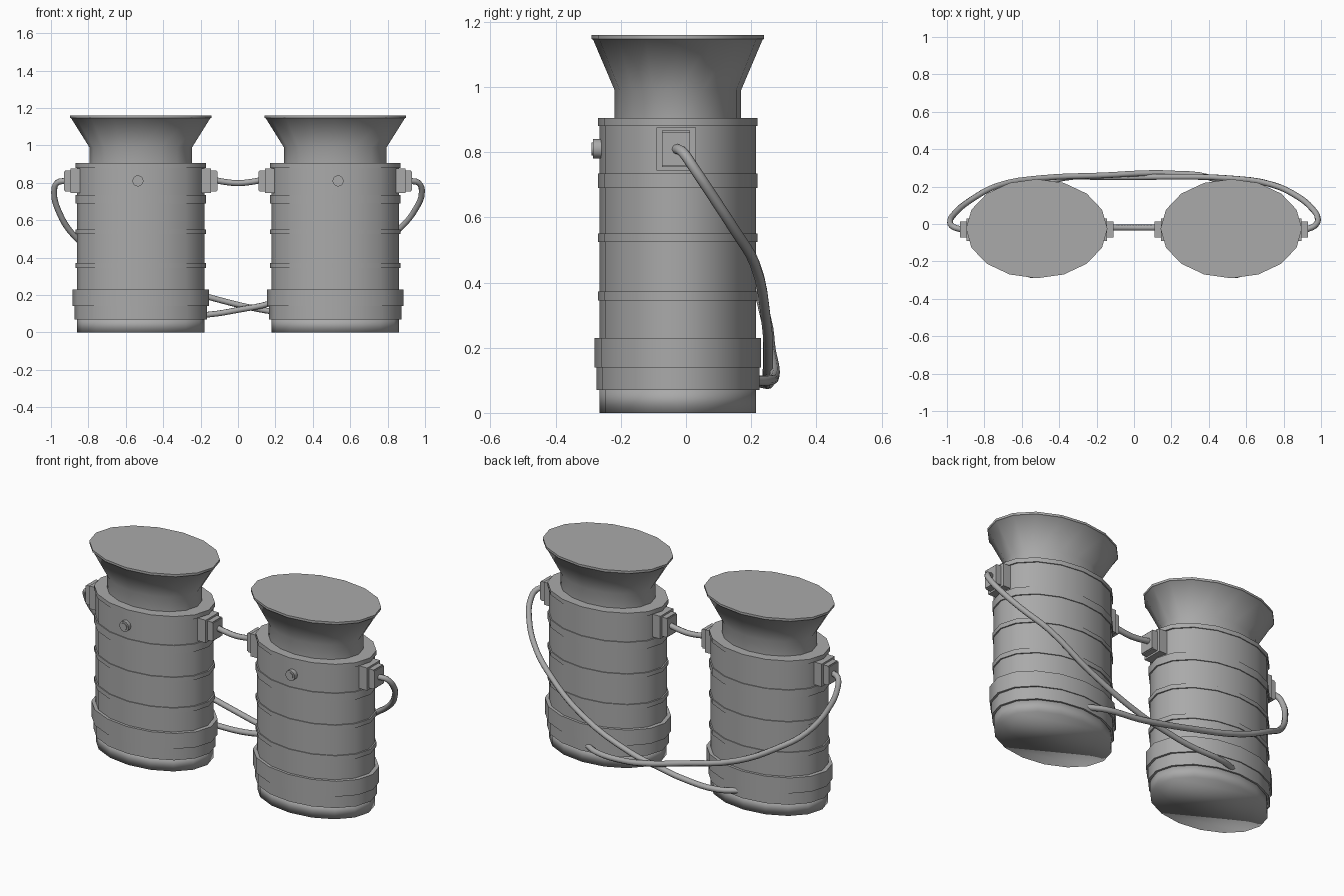
import bpy, bmesh, math
from mathutils import Matrix

cube = bpy.data.objects.get("Cube")
if cube:
    bpy.data.objects.remove(cube, do_unlink=True)

grey = bpy.data.materials.new("plain grey")
grey.use_nodes = True
COLOUR = (0.4, 0.4, 0.4, 1)
grey.diffuse_color = COLOUR
grey.node_tree.nodes["Principled BSDF"].inputs["Base Color"].default_value = COLOUR

SIDES = 16
Y_MID = -0.025


def finish(obj, angle):
    """Add the material and smooth shading."""
    obj.data.materials.append(grey)
    bpy.ops.object.select_all(action='DESELECT')
    obj.select_set(True)
    bpy.context.view_layer.objects.active = obj
    if angle:
        bpy.ops.object.shade_smooth_by_angle(angle=math.radians(angle))


def from_bmesh(name, bm, angle=0):
    bmesh.ops.recalc_face_normals(bm, faces=bm.faces)
    mesh = bpy.data.meshes.new(name)
    bm.to_mesh(mesh)
    bm.free()
    obj = bpy.data.objects.new(name, mesh)
    bpy.context.collection.objects.link(obj)
    finish(obj, angle)
    return obj


def oval_turned(name, x, profile, angle=40):
    """Closed oval part from rows of (x radius, y radius, z)."""
    bm = bmesh.new()
    rings = []
    for rx, ry, z in profile:
        turns = [2 * math.pi * i / SIDES for i in range(SIDES)]
        rings.append([bm.verts.new((x + rx * math.cos(a), Y_MID + ry * math.sin(a), z))
                      for a in turns])
    for low, high in zip(rings, rings[1:]):
        for i in range(SIDES):
            j = (i + 1) % SIDES
            bm.faces.new((low[i], low[j], high[j], high[i]))
    bm.faces.new(rings[0])
    bm.faces.new(rings[-1])
    return from_bmesh(name, bm, angle)


def band(name, x, rx, ry, low, high):
    return oval_turned(name, x, [(rx, ry, low), (rx, ry, high)])


def box(bm, centre, size):
    bmesh.ops.create_cube(bm, size=1,
                          matrix=Matrix.Translation(centre) @ Matrix.Diagonal((*size, 1)))


def disc(bm, centre, radius, depth, sides):
    bmesh.ops.create_cone(bm, cap_ends=True, segments=sides, radius1=radius, radius2=radius,
                          depth=depth,
                          matrix=Matrix.Translation(centre) @ Matrix.Rotation(math.pi / 2, 4, 'X'))


def cord(name, points):
    """Round cord along a smooth path."""
    curve = bpy.data.curves.new(name, 'CURVE')
    curve.dimensions = '3D'
    curve.bevel_depth = 0.016
    curve.bevel_resolution = 2
    curve.resolution_u = 4
    curve.use_fill_caps = True
    spline = curve.splines.new('BEZIER')
    spline.bezier_points.add(len(points) - 1)
    for point, co in zip(spline.bezier_points, points):
        point.co = co
        point.handle_left_type = point.handle_right_type = 'AUTO'
    obj = bpy.data.objects.new(name, curve)
    bpy.context.collection.objects.link(obj)
    bpy.context.view_layer.objects.active = obj
    bpy.ops.object.select_all(action='DESELECT')
    obj.select_set(True)
    bpy.ops.object.convert(target='MESH')
    finish(bpy.context.object, 60)


for side, s in (("left", 1), ("right", -1)):
    x = s * 0.52

    # Barrel, its foot and the flared cup on top
    oval_turned(side + "_foot", x, [(0.34, 0.24, 0), (0.34, 0.24, 0.08)], 180)
    band(side + "_barrel", x, 0.342, 0.24, 0.075, 0.89)
    oval_turned(side + "_flared_cup", x, [
        (0.275, 0.194, 0.88), (0.275, 0.194, 0.99),
        (0.372, 0.26, 1.145), (0.378, 0.265, 1.147), (0.378, 0.265, 1.16)], 45)

    # Raised bands
    band(side + "_top_band", x, 0.35, 0.245, 0.88, 0.905)
    for label, low, high in (("upper", 0.69, 0.735), ("middle", 0.525, 0.55),
                             ("lower", 0.345, 0.372)):
        band(side + "_" + label + "_band", x, 0.35, 0.245, low, high)
    band(side + "_wide_band", x, 0.366, 0.255, 0.14, 0.23)
    band(side + "_foot_band", x, 0.353, 0.25, 0.07, 0.14)

    # Stepped square cord mounts on both flanks
    for label, d in (("outer", s), ("inner", -s)):
        bm = bmesh.new()
        for reach, width, height in ((0.375, 0.12, 0.132), (0.41, 0.086, 0.102)):
            box(bm, (x + d * (reach / 2 + 0.15), -0.03, 0.81),
                (reach - 0.3, width, height))
        box(bm, (x + d * 0.36, -0.03, 0.81), (0.09, 0.086, 0.112))
        from_bmesh(side + "_" + label + "_mount", bm)

    # Round front stud
    bm = bmesh.new()
    disc(bm, (s * 0.535, -0.27, 0.81), 0.03, 0.03, 12)
    disc(bm, (s * 0.535, -0.275, 0.81), 0.02, 0.03, 12)
    from_bmesh(side + "_front_stud", bm, 40)

# Short cord joining the two barrels
cord("bridge_cord", [(-0.13, -0.02, 0.815), (-0.06, -0.02, 0.803), (0, -0.02, 0.798),
                     (0.06, -0.02, 0.803), (0.13, -0.02, 0.815)])

# Long cords from each outer mount, crossing behind to the other foot
cord("left_strap_cord", [(0.92, -0.03, 0.81), (0.965, -0.01, 0.8), (0.983, 0.025, 0.75),
                         (0.95, 0.085, 0.66), (0.87, 0.15, 0.56), (0.74, 0.21, 0.46),
                         (0.5, 0.245, 0.29), (0.17, 0.252, 0.155), (0, 0.25, 0.12),
                         (-0.16, 0.25, 0.095), (-0.38, 0.245, 0.09), (-0.5, 0.2, 0.1)])
cord("right_strap_cord", [(-0.92, -0.03, 0.81), (-0.967, -0.015, 0.8), (-0.983, 0.01, 0.75),
                          (-0.96, 0.055, 0.65), (-0.87, 0.13, 0.51), (-0.73, 0.205, 0.41),
                          (-0.5, 0.245, 0.29), (-0.16, 0.26, 0.19), (0.08, 0.272, 0.13),
                          (0.2, 0.27, 0.11), (0.4, 0.25, 0.1), (0.5, 0.2, 0.1)])
